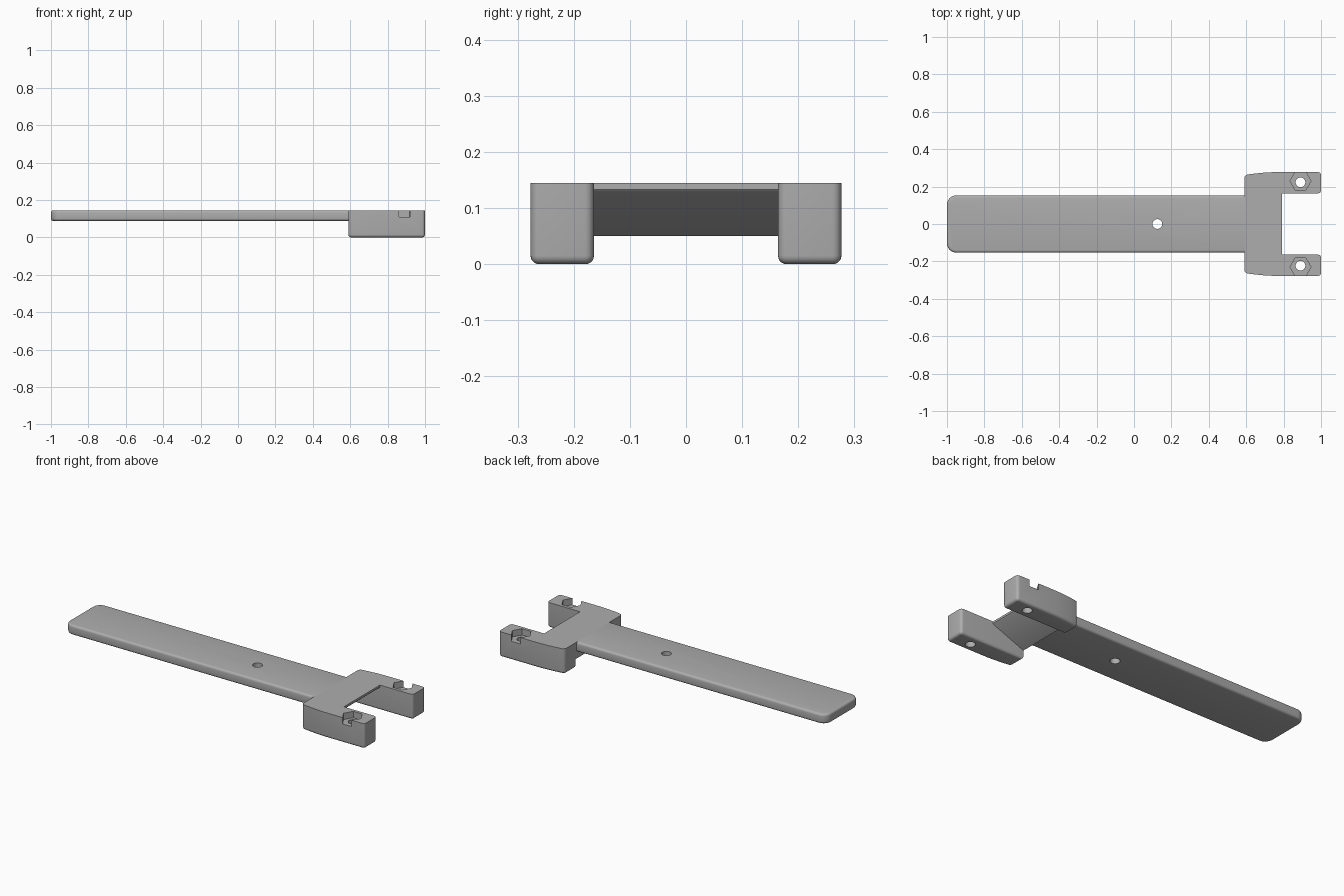
import bpy, bmesh, math

if "Cube" in bpy.data.objects:
    bpy.data.objects.remove(bpy.data.objects["Cube"], do_unlink=True)

TOP = 0.145        # shared flat upper surface
FORK_X = 0.59      # where the handle meets the fork
GAP = 0.164        # inner faces of the prongs

grey = bpy.data.materials.new("plain grey")
grey.use_nodes = True
COLOUR = (0.42, 0.42, 0.42, 1)
grey.diffuse_color = COLOUR
grey.node_tree.nodes["Principled BSDF"].inputs["Base Color"].default_value = COLOUR


def extrude(outline, offset):
    """Closed solid from a planar outline swept along offset."""
    bm = bmesh.new()
    face = bm.faces.new([bm.verts.new(p) for p in outline])
    moved = bmesh.ops.extrude_face_region(bm, geom=[face])["geom"]
    bmesh.ops.translate(bm, vec=offset, verts=[g for g in moved if isinstance(g, bmesh.types.BMVert)])
    bmesh.ops.recalc_face_normals(bm, faces=bm.faces[:])
    return bm


def round_edges(bm, radius, segments, rule):
    edges = [e for e in bm.edges if rule(e.verts[0].co, e.verts[1].co)]
    bmesh.ops.bevel(bm, geom=edges, offset=radius, segments=segments, profile=0.5, affect='EDGES')


def is_vertical(a, b):
    return abs(a.z - b.z) > 0.01


def make_object(name, bm):
    mesh = bpy.data.meshes.new(name)
    bm.to_mesh(mesh)
    bm.free()
    mesh.materials.append(grey)
    obj = bpy.data.objects.new(name, mesh)
    bpy.context.collection.objects.link(obj)
    return obj


def drill(obj, x, y, radius, sides, bottom):
    """Cut a round or hexagonal hole from above down to bottom."""
    ring = [(x + radius * math.cos(math.tau * i / sides),
             y + radius * math.sin(math.tau * i / sides), bottom) for i in range(sides)]
    cutter = make_object("cutter", extrude(ring, (0, 0, 0.4)))
    cutter.hide_render = True
    mod = obj.modifiers.new("hole", 'BOOLEAN')
    mod.operation = 'DIFFERENCE'
    mod.solver = 'EXACT'
    mod.object = cutter
    bpy.context.view_layer.objects.active = obj
    bpy.ops.object.modifier_apply(modifier=mod.name)
    bpy.data.objects.remove(cutter, do_unlink=True)


def finish(obj):
    bpy.ops.object.select_all(action='DESELECT')
    obj.select_set(True)
    bpy.context.view_layer.objects.active = obj
    bpy.ops.object.shade_smooth_by_angle(angle=math.radians(32))


# Long flat handle with rounded end corners and softened rims
end = FORK_X + 0.005
bm = extrude([(-1, -0.153, 0.088), (end, -0.153, 0.088), (end, 0.153, 0.088), (-1, 0.153, 0.088)],
             (0, 0, TOP - 0.088))
round_edges(bm, 0.05, 8, lambda a, b: is_vertical(a, b) and a.x < 0)
round_edges(bm, 0.013, 4, lambda a, b: not is_vertical(a, b) and min(a.x, b.x) < 0.5)
handle = make_object("handle", bm)
drill(handle, 0.125, 0, 0.026, 32, -0.1)
finish(handle)

# Bridge between the prongs, with a sloping underside and a thin lip
profile = [(FORK_X, 0.05), (0.787, 0.129), (0.79, 0.133), (0.79, TOP), (FORK_X, TOP)]
bridge = make_object("bridge", extrude([(x, -GAP, z) for x, z in profile], (0, 2 * GAP, 0)))
finish(bridge)

# Two prongs with bowed outer sides, nut pockets and bolt holes
side_curve = [(0.74, 0.277), (0.69, 0.274), (0.64, 0.269), (FORK_X, 0.262)]
for name, side in (("left_prong", 1), ("right_prong", -1)):
    plan = [(FORK_X, GAP), (1, GAP), (1, 0.277)] + side_curve
    bm = extrude([(x, side * y, 0) for x, y in plan], (0, 0, TOP))
    round_edges(bm, 0.016, 5, lambda a, b: is_vertical(a, b) and
                (a.x > 0.99 or (a.x < 0.6 and abs(a.y) > 0.2)))
    round_edges(bm, 0.015, 5, lambda a, b: max(a.z, b.z) < 0.001)
    prong = make_object(name, bm)
    drill(prong, 0.89, side * 0.23, 0.056, 6, 0.108)
    drill(prong, 0.89, side * 0.223, 0.026, 32, -0.1)
    finish(prong)
